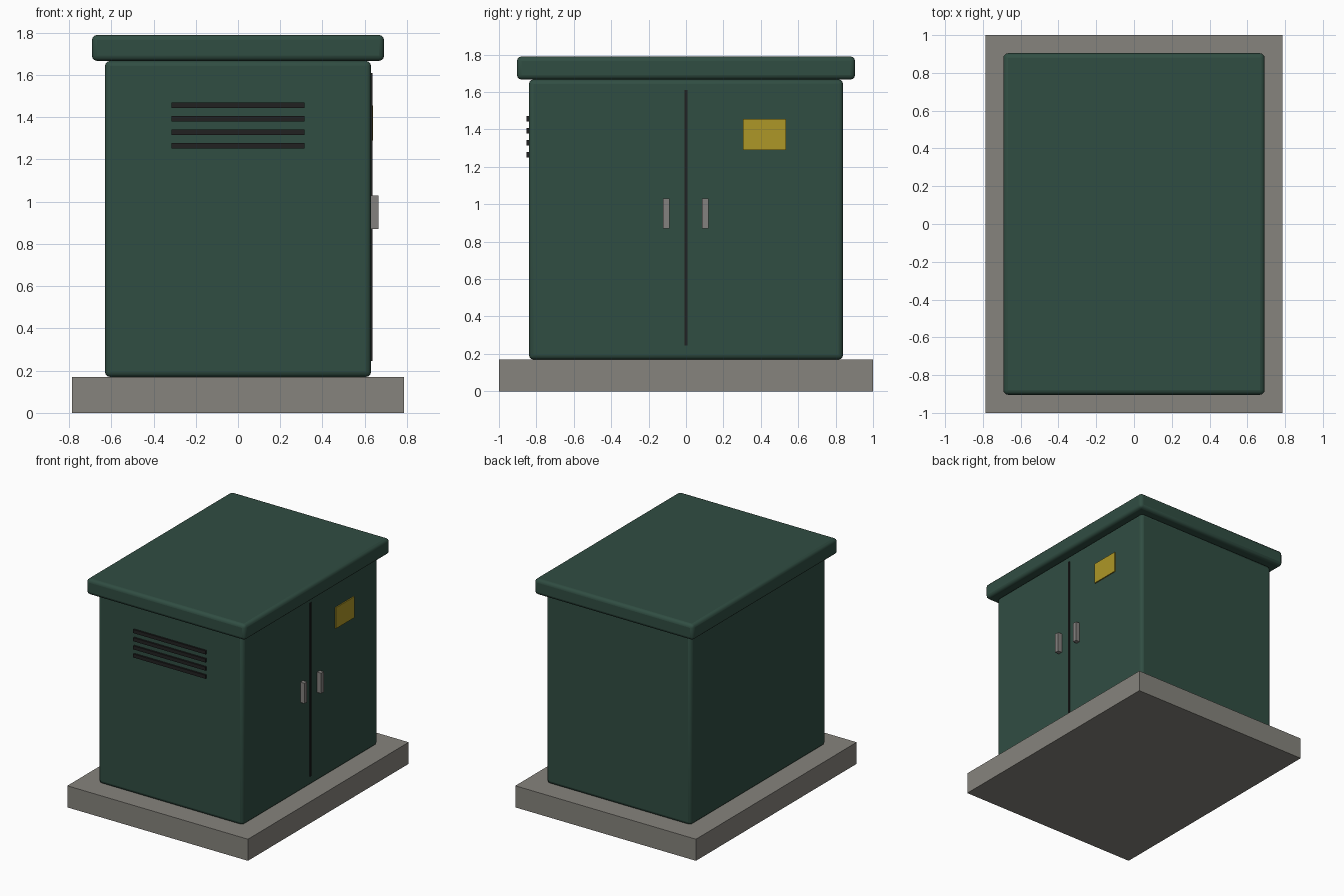
import bpy
from math import radians

cube = bpy.data.objects.get("Cube")
if cube:
    bpy.data.objects.remove(cube, do_unlink=True)


def material(name, rgb):
    m = bpy.data.materials.new(name)
    m.use_nodes = True
    m.diffuse_color = (*rgb, 1)
    m.node_tree.nodes["Principled BSDF"].inputs["Base Color"].default_value = (*rgb, 1)
    return m


green = material("dark_green_paint", (0.03, 0.075, 0.055))
concrete = material("concrete", (0.24, 0.23, 0.205))
black = material("black_trim", (0.015, 0.015, 0.015))
yellow = material("warning_yellow", (0.42, 0.31, 0.02))
steel = material("steel", (0.23, 0.22, 0.21))


def box(name, x, y, z, mat, bevel=0):
    """Box spanning the given (low, high) ranges, optionally with rounded edges."""
    spans = (x, y, z)
    bpy.ops.mesh.primitive_cube_add(size=1, location=[(a + b) / 2 for a, b in spans])
    ob = bpy.context.object
    ob.name = name
    ob.scale = [b - a for a, b in spans]
    bpy.ops.object.transform_apply(location=False, rotation=False, scale=True)
    ob.data.materials.append(mat)
    if bevel:
        mod = ob.modifiers.new("rounded_edges", "BEVEL")
        mod.width = bevel
        mod.segments = 3
        bpy.ops.object.shade_smooth_by_angle(angle=radians(35))
    return ob


# Plinth, cabinet and overhanging roof
box("plinth", (-0.787, 0.787), (-1, 1), (0, 0.17), concrete)
box("cabinet", (-0.63, 0.63), (-0.84, 0.84), (0.17, 1.667), green, 0.025)
box("roof", (-0.692, 0.692), (-0.904, 0.904), (1.667, 1.79), green, 0.025)

# Ventilation slats on the front
for i in range(4):
    z = 1.265 + i * 0.064
    box(f"vent_slat_{i + 1}", (-0.315, 0.315), (-0.854, -0.83), (z - 0.014, z + 0.014), black)

# Double door on the model's left side: seam, handles and warning plate
box("door_seam", (0.62, 0.637), (-0.008, 0.008), (0.245, 1.61), black)
for name, y in (("front_handle", -0.106), ("back_handle", 0.102)):
    box(name, (0.62, 0.665), (y - 0.017, y + 0.017), (0.87, 1.03), steel)
box("warning_plate", (0.631, 0.64), (0.305, 0.535), (1.29, 1.455), yellow)
